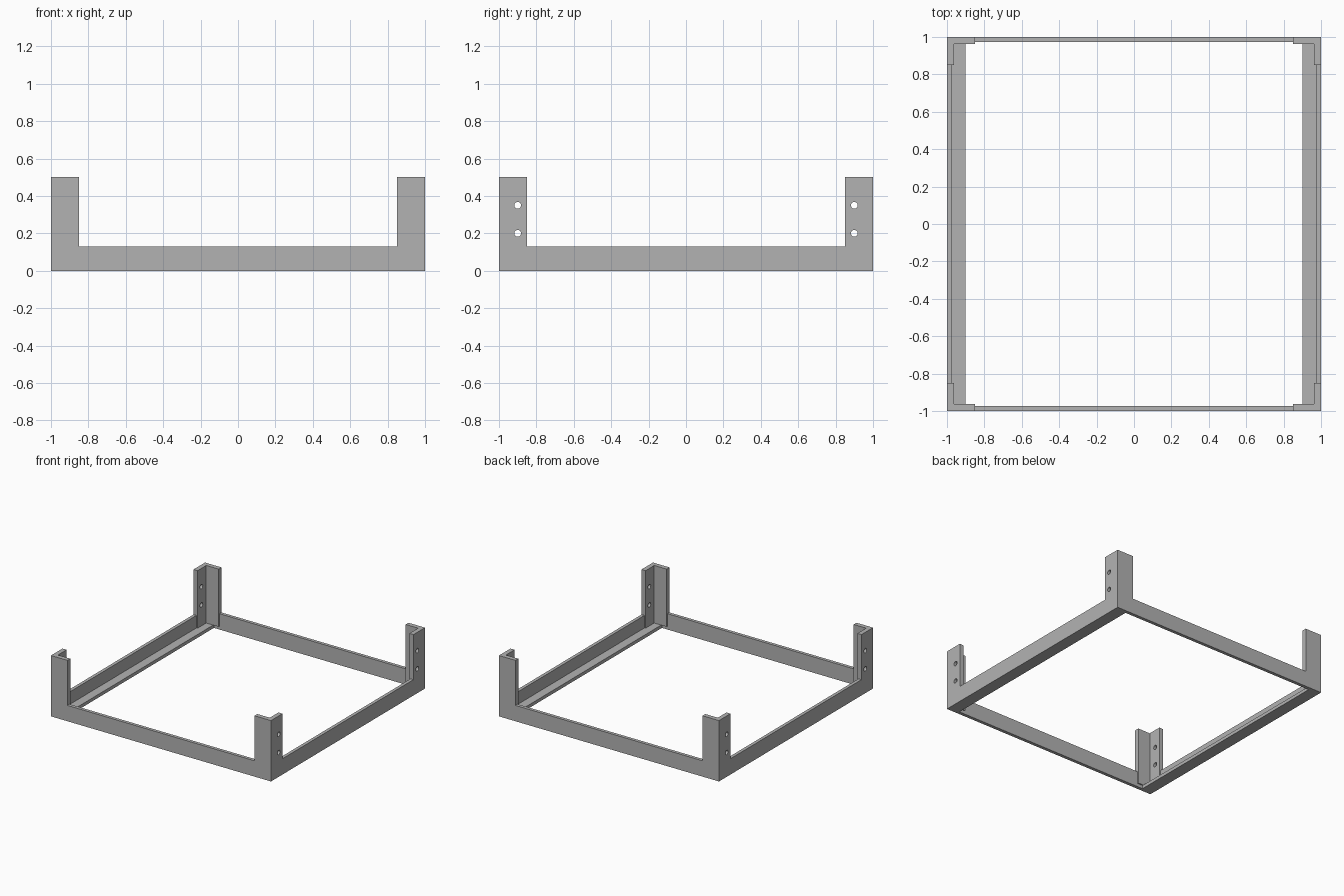
import bpy, bmesh
from math import pi
from mathutils import Matrix, Vector

if "Cube" in bpy.data.objects:
    bpy.data.objects.remove(bpy.data.objects["Cube"], do_unlink=True)

HALF = 1.0      # half width of the frame
WALL = 0.027    # rail thickness
POST = 0.037    # post thickness
RAIL_TOP = 0.13
POST_TOP = 0.5
LEG = 0.15      # post leg width
LEDGE = 0.9     # inner edge of the side ledges

steel = bpy.data.materials.new("grey steel")
steel.use_nodes = True
colour = (0.45, 0.45, 0.45, 1)
steel.diffuse_color = colour
steel.node_tree.nodes["Principled BSDF"].inputs["Base Color"].default_value = colour


def finish(name, bm):
    bmesh.ops.recalc_face_normals(bm, faces=bm.faces)
    mesh = bpy.data.meshes.new(name)
    bm.to_mesh(mesh)
    bm.free()
    mesh.materials.append(steel)
    obj = bpy.data.objects.new(name, mesh)
    bpy.context.collection.objects.link(obj)
    return obj


def prism(name, outline, low, high):
    """Extrude a plan outline from one height to another."""
    bm = bmesh.new()
    face = bm.faces.new([bm.verts.new((x, y, low)) for x, y in outline])
    top = bmesh.ops.extrude_face_region(bm, geom=[face])["geom"]
    moved = [v for v in top if isinstance(v, bmesh.types.BMVert)]
    bmesh.ops.translate(bm, verts=moved, vec=Vector((0, 0, high - low)))
    return finish(name, bm)


def corner(sx, sy, outer, inner):
    """L-shaped plan of a corner angle."""
    end = HALF - LEG
    pts = [(outer, outer), (end, outer), (end, inner),
           (inner, inner), (inner, end), (outer, end)]
    return [(sx * x, sy * y) for x, y in pts]


# Cutter for the bolt holes, running across both sides
bm = bmesh.new()
for y in (-0.9, 0.9):
    for z in (0.2, 0.35):
        place = Matrix.Translation((0, y, z)) @ Matrix.Rotation(pi / 2, 4, "Y")
        bmesh.ops.create_cone(bm, cap_ends=True, segments=24, radius1=0.018,
                              radius2=0.018, depth=2.4, matrix=place)
cutter = finish("hole_cutter", bm)
cutter.hide_render = True
cutter.display_type = "WIRE"

# Front and back bars, fitted between the side rails
inside = HALF - WALL
for name, s in (("front_bar", -1), ("back_bar", 1)):
    prism(name, [(-inside, s * inside), (inside, s * inside),
                 (inside, s * HALF), (-inside, s * HALF)], 0, RAIL_TOP)

# Side rails: upright wall and inward ledge
for side, s in (("left", 1), ("right", -1)):
    prism(side + "_rail_wall", [(s * inside, -HALF), (s * HALF, -HALF),
                                (s * HALF, HALF), (s * inside, HALF)], 0, RAIL_TOP)
    prism(side + "_rail_ledge", [(s * LEDGE, -inside), (s * inside, -inside),
                                 (s * inside, inside), (s * LEDGE, inside)], 0, WALL)

# Corner posts: drilled angle above the rails, foot lining them inside
for side, sx in (("left", 1), ("right", -1)):
    for end, sy in (("front", -1), ("back", 1)):
        name = end + "_" + side
        post = prism(name + "_post", corner(sx, sy, HALF, HALF - POST), RAIL_TOP, POST_TOP)
        holes = post.modifiers.new("bolt holes", "BOOLEAN")
        holes.operation = "DIFFERENCE"
        holes.solver = "EXACT"
        holes.object = cutter
        prism(name + "_post_foot", corner(sx, sy, inside, HALF - POST), WALL, RAIL_TOP)

cutter.hide_set(True)
